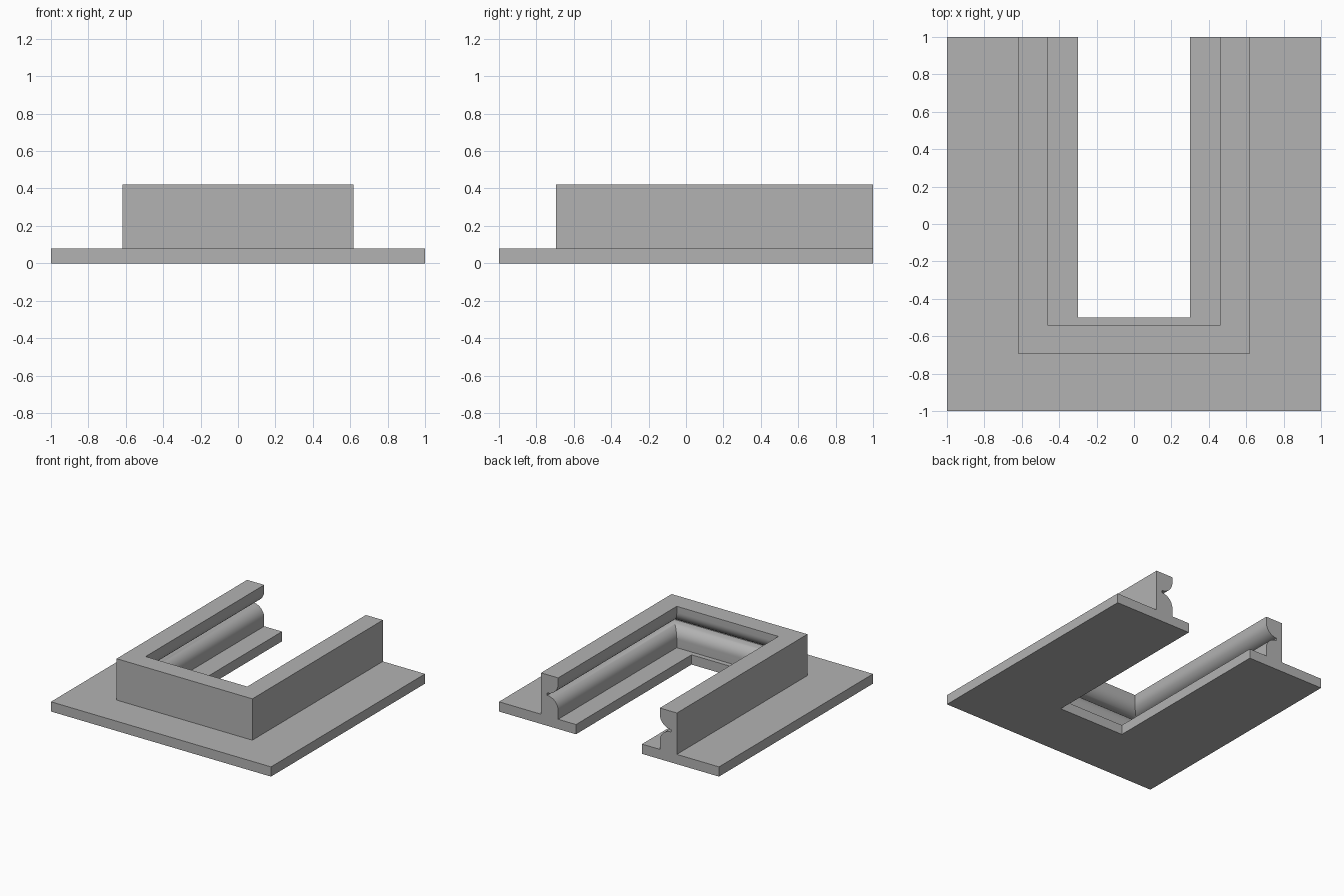
import bpy
import bmesh
from math import sin, cos, pi

cube = bpy.data.objects.get("Cube")
if cube:
    bpy.data.objects.remove(cube, do_unlink=True)

grey = bpy.data.materials.new("plain grey")
grey.use_nodes = True
colour = (0.45, 0.45, 0.45, 1)
grey.diffuse_color = colour
grey.node_tree.nodes["Principled BSDF"].inputs["Base Color"].default_value = colour

BASE_TOP, WALL_TOP = 0.08, 0.42
OUTER_X, OUTER_Y, BACK = 0.617, -0.695, 1.0
WALL, WEB, ROUND = 0.155, 0.055, 0.1


def finish(bm, name):
    bmesh.ops.recalc_face_normals(bm, faces=bm.faces)
    mesh = bpy.data.meshes.new(name)
    bm.to_mesh(mesh)
    bm.free()
    mesh.materials.append(grey)
    obj = bpy.data.objects.new(name, mesh)
    bpy.context.collection.objects.link(obj)
    return obj


def u_path(x, front):
    """Open U, from the left back end round the front to the right back end."""
    return [(x, BACK), (x, front), (-x, front), (-x, BACK)]


# Flat base plate with a slot open at the back
bm = bmesh.new()
outline = u_path(1, -1) + u_path(0.3, -0.5)[::-1]
plate = bm.faces.new([bm.verts.new((x, y, 0)) for x, y in outline])
raised = bmesh.ops.extrude_face_region(bm, geom=[plate])["geom"]
bmesh.ops.translate(bm, vec=(0, 0, BASE_TOP),
                    verts=[v for v in raised if isinstance(v, bmesh.types.BMVert)])
finish(bm, "base_plate")

# Rail section: (inward distance, height), with a groove between two rounded lips
STEPS = 12
angles = [i / STEPS * pi / 2 for i in range(STEPS + 1)]
lower_lip = [(WEB + ROUND * cos(a), 0.15 + ROUND * sin(a)) for a in angles]
upper_lip = [(WEB + ROUND * sin(a), 0.37 - ROUND * cos(a)) for a in angles]
section = ([(0, BASE_TOP), (WALL, BASE_TOP)] + lower_lip + upper_lip
           + [(WALL, WALL_TOP), (0, WALL_TOP)])

# Sweep the section round the U with mitred corners
bm = bmesh.new()
strands = [[bm.verts.new((x, y, z)) for x, y in u_path(OUTER_X - t, OUTER_Y + t)]
           for t, z in section]
for a, b in zip(strands, strands[1:] + strands[:1]):
    for i in range(3):
        bm.faces.new((a[i], a[i + 1], b[i + 1], b[i]))
for end in (0, 3):
    bm.faces.new([s[end] for s in strands])
rail = finish(bm, "grooved_rail")

bpy.ops.object.select_all(action="DESELECT")
rail.select_set(True)
bpy.context.view_layer.objects.active = rail
bpy.ops.object.shade_smooth_by_angle(angle=pi / 6)
